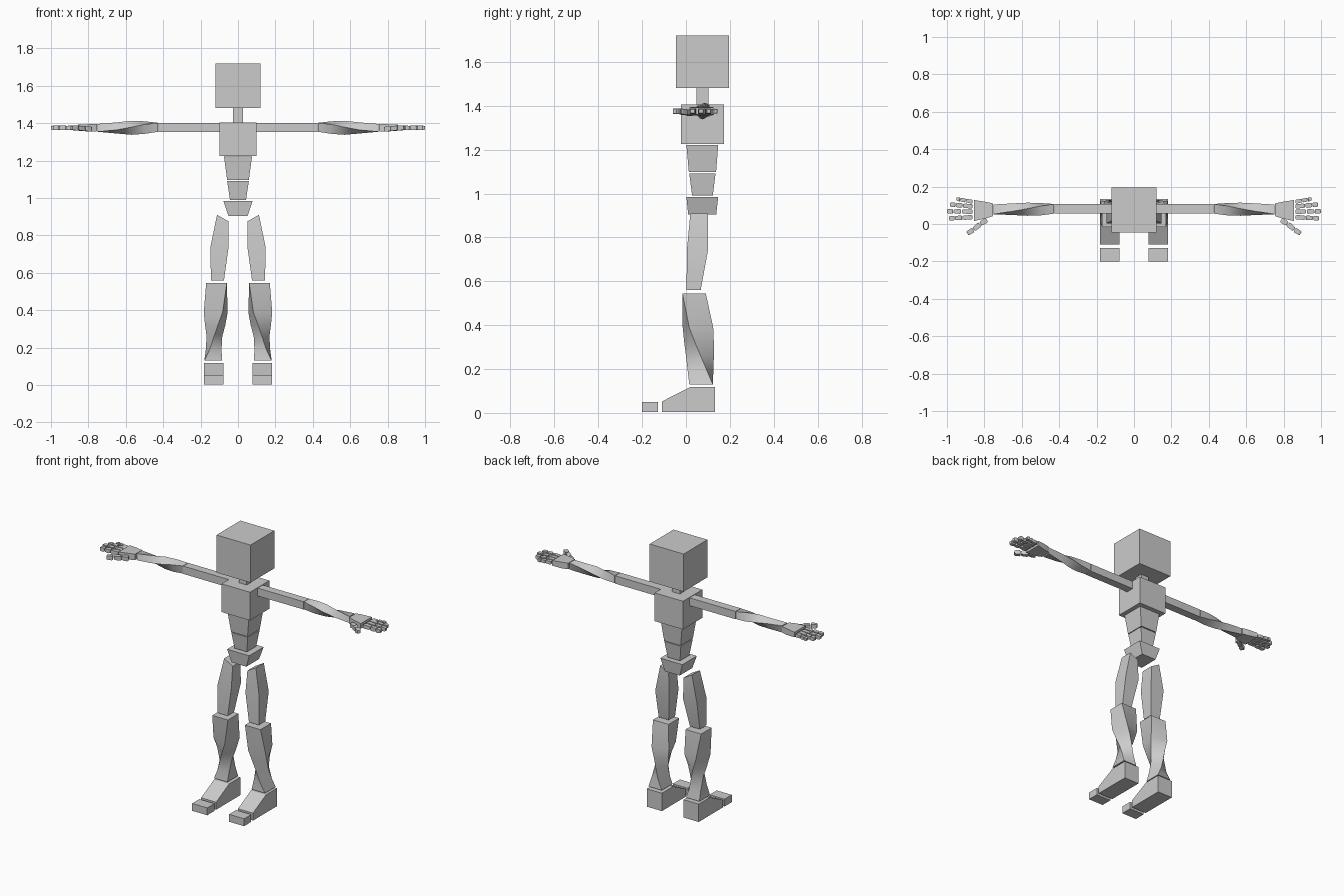
import bpy, bmesh, math
from mathutils import Vector

if "Cube" in bpy.data.objects:
    bpy.data.objects.remove(bpy.data.objects["Cube"])

grey = bpy.data.materials.new("plain_grey")
grey.diffuse_color = (0.6, 0.6, 0.6, 1)
grey.use_nodes = True
grey.node_tree.nodes["Principled BSDF"].inputs["Base Color"].default_value = grey.diffuse_color


def build(name, chains, side=1):
    """Skin each chain of four-point rings, capped; side=-1 mirrors across x."""
    bm = bmesh.new()
    for rings in chains:
        vs = [[bm.verts.new((p[0] * side, p[1], p[2])) for p in r] for r in rings]
        for a, b in zip(vs, vs[1:]):
            for i in range(4):
                j = (i + 1) % 4
                bm.faces.new((a[i], a[j], b[j], b[i]))
        bm.faces.new(vs[0])
        bm.faces.new(vs[-1])
    bmesh.ops.recalc_face_normals(bm, faces=bm.faces[:])
    me = bpy.data.meshes.new(name)
    bm.to_mesh(me)
    bm.free()
    me.materials.append(grey)
    ob = bpy.data.objects.new(name, me)
    bpy.context.collection.objects.link(ob)
    return ob


def smooth(ob):
    bpy.ops.object.select_all(action='DESELECT')
    ob.select_set(True)
    bpy.context.view_layer.objects.active = ob
    bpy.ops.object.shade_smooth_by_angle(angle=math.radians(35))


def ring(t, u0, u1, v0, v1, twist=0, slant=0, axis='z'):
    """Square turned by twist, stretched to fill u0..u1 by v0..v1 at height t."""
    angs = [math.radians(45 + 90 * k + twist) for k in range(4)]
    mu = max(abs(math.cos(a)) for a in angs)
    mv = max(abs(math.sin(a)) for a in angs)
    out = []
    for a in angs:
        cu, cv = math.cos(a) / mu, math.sin(a) / mv
        u = (u0 + u1) / 2 + cu * (u1 - u0) / 2
        v = (v0 + v1) / 2 + cv * (v1 - v0) / 2
        w = t + slant * cu
        out.append((u, v, w) if axis == 'z' else (w, u, v))
    return out


def sections(rows, axis='z'):
    return [[ring(*r, axis=axis) for r in rows]]


def bones(points, w):
    """Finger segments between points, each a slightly tapered block."""
    chains = []
    for a, b in zip(points, points[1:]):
        a, b = Vector(a), Vector(b)
        d = b - a
        n = Vector((-d.y, d.x, 0)).normalized()
        up = Vector((0, 0, 1))
        chain = []
        for f, s in ((0.04, 0.8), (0.2, 1.0), (0.8, 0.9), (0.96, 0.7)):
            c = a + d * f
            chain.append([c + (n * i + up * j) * w * s
                          for i, j in ((1, 1), (-1, 1), (-1, -1), (1, -1))])
        chains.append(chain)
    return chains


# Head, neck and torso: (z, x0, x1, y0, y1)
build("head", sections([(1.48, -.12, .12, -.045, .195), (1.72, -.12, .12, -.045, .195)]))
build("neck", sections([(1.405, -.028, .028, .048, .102), (1.48, -.028, .028, .048, .102)]))
build("chest", sections([(1.225, -.1, .1, -.022, .173), (1.405, -.1, .1, -.022, .173)]))
build("upper_abdomen", sections([(1.097, -.058, .058, .013, .137), (1.222, -.075, .075, .002, .147)]))
build("lower_abdomen", sections([(.99, -.043, .043, .028, .122), (1.092, -.058, .058, .015, .135)]))
build("pelvis", sections([(.905, -.052, .052, .01, .138), (.985, -.078, .078, .002, .147)]))

Z = 1.375
for side, tag in ((1, "left"), (-1, "right")):
    # Legs
    smooth(build(tag + "_thigh", sections([
        (.56, .075, .145, .003, .067), (.74, .05, .147, .004, .1),
        (.893, .052, .112, .02, .1, 0, .017)]), side))
    smooth(build(tag + "_shin", sections([
        (.13, .085, .18, .015, .122, 90), (.19, .088, .172, .008, .125, 72),
        (.26, .084, .168, 0, .127, 48), (.32, .068, .176, -.008, .127, 30),
        (.39, .055, .183, -.015, .124, 15), (.545, .06, .17, -.016, .09, 0)]), side))
    # Feet: side profile extruded across x
    prof = [(-.11, .004), (.133, .004), (.133, .118), (.02, .118), (-.11, .052)]
    foot = [[(x, y, z) for y, z in (prof[0], prof[1], prof[2], prof[3])] for x in (.077, .183)]
    bm = bmesh.new()
    f = bm.faces.new([bm.verts.new((.077 * side, y, z)) for y, z in prof])
    ext = bmesh.ops.extrude_face_region(bm, geom=[f])
    bmesh.ops.translate(bm, vec=(.106 * side, 0, 0),
                        verts=[g for g in ext["geom"] if isinstance(g, bmesh.types.BMVert)])
    bmesh.ops.recalc_face_normals(bm, faces=bm.faces[:])
    me = bpy.data.meshes.new(tag + "_foot")
    bm.to_mesh(me)
    bm.free()
    me.materials.append(grey)
    bpy.context.collection.objects.link(bpy.data.objects.new(tag + "_foot", me))
    build(tag + "_toes", sections([(0.003, .077, .183, -.2, -.128), (.05, .077, .183, -.2, -.128)]), side)

    # Arms: (x, y0, y1, z0, z1)
    build(tag + "_upper_arm", sections([
        (.1, .055, .107, 1.352, 1.402), (.425, .055, .107, 1.352, 1.402)], 'x'), side)
    smooth(build(tag + "_forearm", sections([
        (.428, .055, .107, 1.354, 1.402, 0), (.5, .046, .112, 1.343, 1.41, 18),
        (.57, .044, .114, 1.338, 1.413, 40), (.65, .048, .11, 1.345, 1.404, 65),
        (.75, .052, .104, 1.354, 1.396, 90)], 'x'), side))
    build(tag + "_palm", sections([
        (.755, .042, .11, 1.357, 1.395), (.79, .03, .118, 1.355, 1.395),
        (.855, .016, .128, 1.36, 1.392)], 'x'), side)
    # Fingers: start and tip in x, y
    fingers = {"little": (.862, .119, .95, .134), "ring": (.862, .094, .985, .104),
               "middle": (.862, .066, 1.0, .068), "index": (.862, .036, .99, .03)}
    for nm, (x0, y0, x1, y1) in fingers.items():
        pts = [(x0 + (x1 - x0) * f, y0 + (y1 - y0) * f, Z) for f in (0, .44, .75, 1)]
        build(f"{tag}_{nm}_finger", bones(pts, .0125 if nm != "little" else .0105), side)
    pts = [(.785, .022, Z - .008), (.822, .0, Z - .004), (.858, -.03, Z), (.892, -.052, Z)]
    build(tag + "_thumb", bones(pts, .0135), side)
